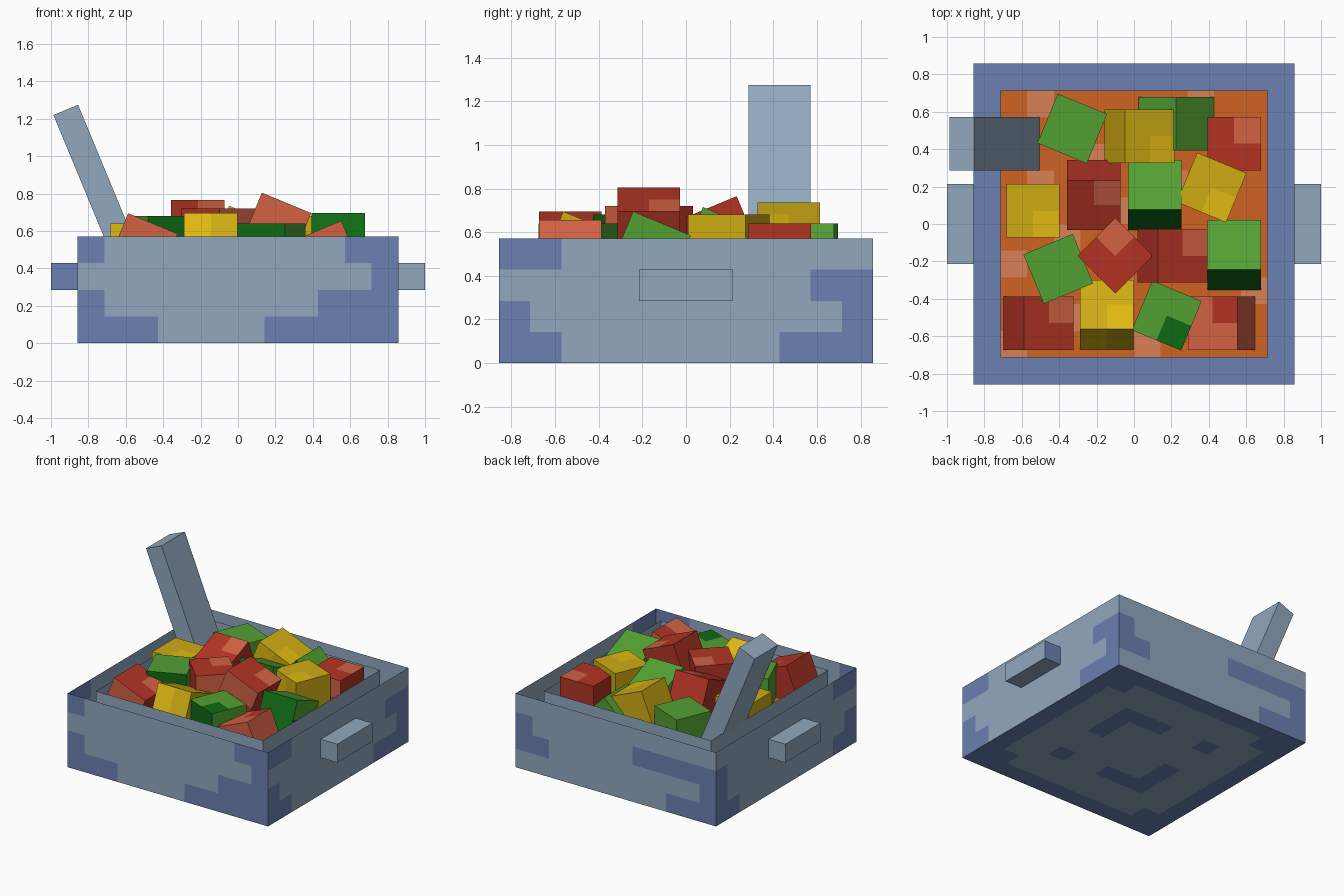
import bpy, bmesh
from math import radians, sin, cos, pi
from mathutils import Matrix, Vector

if "Cube" in bpy.data.objects:
    bpy.data.objects.remove(bpy.data.objects["Cube"], do_unlink=True)

U = 1 / 7            # one pattern cell
HALF, TOP = 6 * U, 4 * U


def material(name, r, g, b):
    def lin(c):
        c /= 255
        return c / 12.92 if c <= 0.04 else ((c + 0.055) / 1.055) ** 2.4
    col = (lin(r), lin(g), lin(b), 1)
    m = bpy.data.materials.new(name)
    m.use_nodes = True
    m.diffuse_color = col
    m.node_tree.nodes["Principled BSDF"].inputs["Base Color"].default_value = col
    return m


STEEL = material("steel grey", 145, 168, 190)
BLUE = material("slate blue", 107, 128, 178)
RED = material("red", 178, 52, 36)
CORAL = material("coral", 210, 98, 68)
GREEN = material("green", 83, 160, 51)
DEEP = material("deep green", 15, 107, 20)
YELLOW = material("yellow", 206, 172, 20)
GOLD = material("bright yellow", 226, 186, 18)
ORANGE = material("orange", 208, 98, 34)
PEACH = material("peach", 218, 128, 84)


def finish(name, bm, mats):
    me = bpy.data.meshes.new(name)
    bm.to_mesh(me)
    bm.free()
    for m in mats:
        me.materials.append(m)
    ob = bpy.data.objects.new(name, me)
    bpy.context.collection.objects.link(ob)
    return ob


def panel(name, cols, rows, matrix, mats, rule):
    """Flat sheet of square cells; rule(column, row) tells which get the second colour."""
    bm = bmesh.new()
    bmesh.ops.create_grid(bm, x_segments=cols, y_segments=rows, size=1)
    bmesh.ops.scale(bm, vec=(cols * U / 2, rows * U / 2, 1), verts=bm.verts)
    for f in bm.faces:
        c = f.calc_center_median()
        f.material_index = int(rule(int(c.x / U + cols / 2), int(c.y / U + rows / 2)))
    bm.transform(matrix)
    return finish(name, bm, mats)


def block(name, size, loc, mats, rule, rot=(0, 0, 0)):
    """Box with each side cut in four; rule(normal, centre) picks the colour."""
    bm = bmesh.new()
    bmesh.ops.create_cube(bm, size=1)
    bmesh.ops.subdivide_edges(bm, edges=bm.edges[:], cuts=1, use_grid_fill=True)
    for f in bm.faces:
        f.material_index = int(rule(f.normal, f.calc_center_median()))
    bmesh.ops.scale(bm, vec=size, verts=bm.verts)
    ob = finish(name, bm, mats)
    ob.location, ob.rotation_euler = loc, rot
    return ob


# Outer walls: blue cell counts from the left and right end, bottom row first
walls = {
    "front_wall": ([3, 1, 0, 1], [5, 3, 1, 2]),
    "right_wall": ([2, 1, 0, 2], [3, 1, 2, 0]),
    "back_wall": ([0, 2, 1, 0], [3, 1, 5, 0]),
    "left_wall": ([2, 1, 1, 0], [2, 1, 0, 2]),
}
UPRIGHT = Matrix.Rotation(pi / 2, 4, 'X')
for k, (name, (lo, hi)) in enumerate(walls.items()):
    turn = Matrix.Rotation(k * pi / 2, 4, 'Z')
    panel(name, 12, 4, turn @ Matrix.Translation((0, -HALF, TOP / 2)) @ UPRIGHT,
          [STEEL, BLUE], lambda c, r: c < lo[r] or c >= 12 - hi[r])
    # Inner lining, leaving an open gap behind the outer wall
    panel("inner_" + name, 10, 4, turn @ Matrix.Translation((0, -5 * U, TOP / 2)) @ UPRIGHT,
          [STEEL], lambda c, r: False)


# Base with a stepped border, two corner marks and two dots
def base_rule(c, r):
    x, y = c - 5.5, 5.5 - r
    a, b = abs(x), abs(y)
    border = max(a, b) > 5 or a + b > 8.5
    arm = x * y > 0 and max(a, b) == 2.5 and min(a, b) < 3
    corner_mark = arm or (a == 2.5 and b == 2.5)
    return border or corner_mark


panel("base", 12, 12, Matrix.Rotation(pi, 4, 'X'), [STEEL, BLUE], base_rule)

# Stew surface
panel("stew", 10, 10, Matrix.Translation((0, 0, 3 * U)), [ORANGE, PEACH],
      lambda c, r: (c * 3 + r * 5) % 11 in (0, 4))

# Side handles, each with one blue end
for side, s in (("left", 1), ("right", -1)):
    block(side + "_handle", (U, 3 * U, U), (s * 6.5 * U, 0, 2.5 * U),
          [STEEL, BLUE], lambda n, c: n.y * s > 0.5)

# Leaning ladle handle
block("ladle_handle", (U, 2 * U, 0.93), (-0.743, 3 * U, 0.818), [STEEL],
      lambda n, c: False, (0, radians(-22.5), 0))


# Food cubes: colour rules per kind
def red_rule(n, c):
    if n.z > 0.5:
        return c.x > 0 and c.y > 0
    return n.y < -0.5 and not (c.x > 0 and c.z < 0)


def green_rule(n, c):
    return n.y < -0.5 or (n.x > 0.5 and c.y < 0 and c.z < 0)


def leafy_rule(n, c):
    return green_rule(n, c) or (n.z > 0.5 and c.x * c.y < 0 and c.x > 0)


def yellow_rule(n, c):
    return (n.z > 0.5 and c.x > 0 and c.y < 0) or (n.y < -0.5 and c.x < 0)


def coral_rule(n, c):
    return n.z > 0.5 and c.x > 0 and c.y > 0


kinds = {
    "red": ([RED, CORAL], red_rule),
    "coral": ([CORAL, RED], coral_rule),
    "green": ([GREEN, DEEP], green_rule),
    "leafy": ([GREEN, DEEP], leafy_rule),
    "yellow": ([YELLOW, GOLD], yellow_rule),
}
# kind, x, y, highest point, turning axis, degrees
cubes = [
    ("green", -.33, .51, .64, 'Z', -22.5),
    ("yellow", .03, .47, .735, 'Y', 22.5),
    ("green", .225, .535, .64, 'Y', 45),
    ("red", .535, .43, .64, 'Z', 0),
    ("yellow", .415, .195, .68, 'Z', -22.5),
    ("yellow", -.54, .07, .64, 'Z', 0),
    ("red", -.215, .155, .765, 'X', 22.5),
    ("green", .11, .155, .715, 'X', -22.5),
    ("red", .205, -.17, .805, 'Y', 22.5),
    ("red", -.1, -.17, .72, 'Z', 45),
    ("green", .535, -.165, .695, 'X', -22.5),
    ("green", -.405, -.24, .68, 'Z', 22.5),
    ("red", -.51, -.53, .695, 'Y', 22.5),
    ("yellow", -.145, -.485, .695, 'X', -22.5),
    ("leafy", .175, -.49, .64, 'Z', -22.5),
    ("coral", .475, -.53, .655, 'Y', -22.5),
]
for i, (kind, x, y, top, axis, deg) in enumerate(cubes):
    a = radians(deg)
    rise = U * (1 if axis == 'Z' else cos(a) + abs(sin(a)))
    mats, rule = kinds[kind]
    rot = [a if axis == k else 0 for k in "XYZ"]
    block(f"{kind}_cube_{i + 1}", Vector((2 * U,) * 3), (x, y, top - rise), mats, rule, rot)
